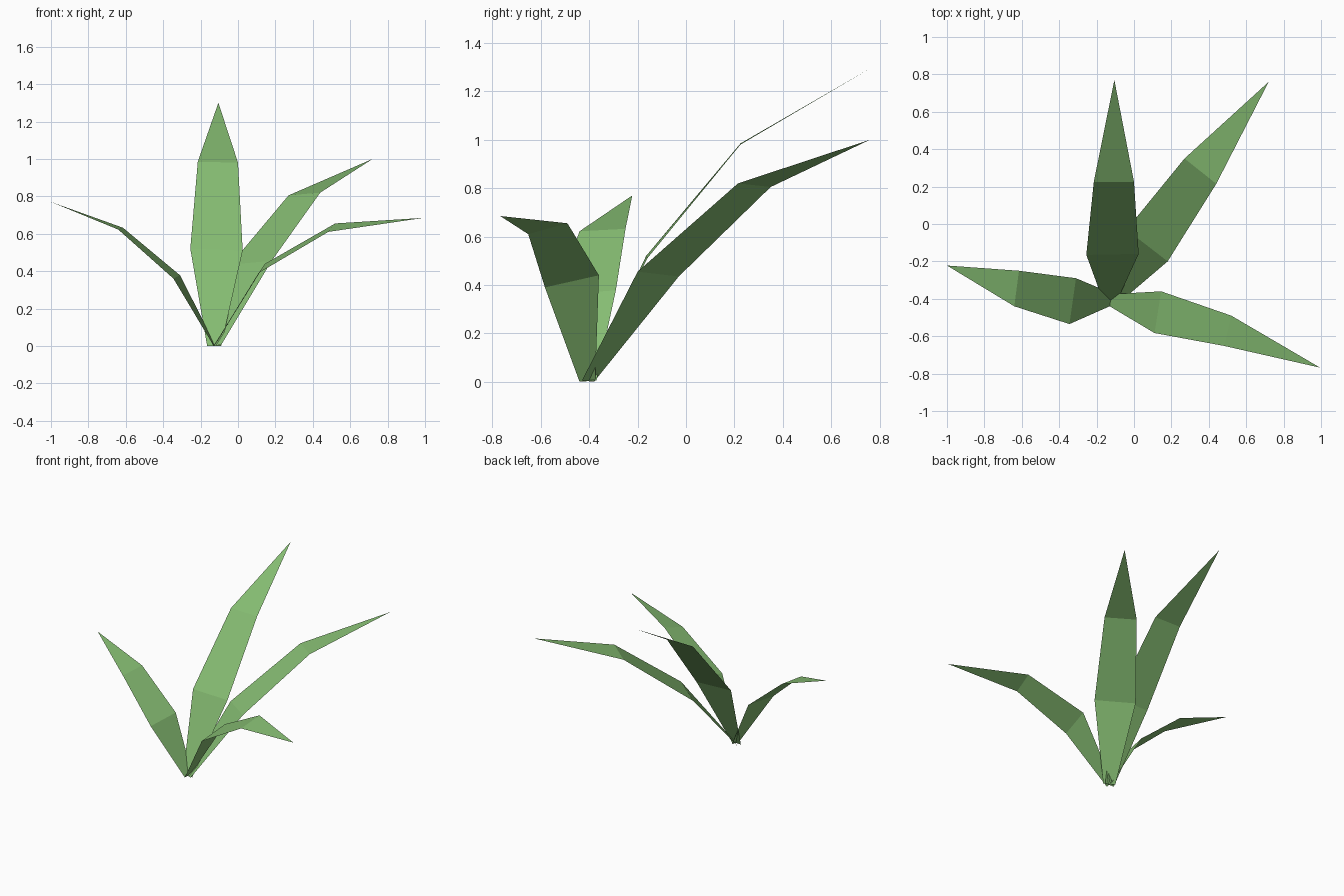
import bpy, bmesh
from mathutils import Vector

# One flat leaf green
green = bpy.data.materials.new("leaf green")
green.diffuse_color = (0.235, 0.503, 0.168, 1)


def blade(name, pairs, tip):
    """Flat-faced leaf: left/right edge pairs from root upward, closing in a point."""
    bm = bmesh.new()
    rows = [[bm.verts.new(Vector(p)) for p in pair] for pair in pairs]
    for (l0, r0), (l1, r1) in zip(rows, rows[1:]):
        bm.faces.new((l0, r0, r1, l1))
    bm.faces.new((*rows[-1], bm.verts.new(tip)))
    mesh = bpy.data.meshes.new(name)
    bm.to_mesh(mesh)
    bm.free()
    mesh.materials.append(green)
    bpy.context.collection.objects.link(bpy.data.objects.new(name, mesh))


# Tall leaf leaning straight back
blade("back_leaf", [
    ((-0.165, -0.41, 0), (-0.09, -0.41, 0)),
    ((-0.255, -0.165, 0.52), (0.025, -0.16, 0.51)),
    ((-0.215, 0.225, 0.985), (0.0, 0.225, 0.98))], (-0.105, 0.77, 1.30))

# Leaf reaching back and to the right
blade("back_right_leaf", [
    ((-0.155, -0.38, 0), (-0.09, -0.43, 0.005)),
    ((-0.04, -0.03, 0.435), (0.18, -0.2, 0.455)),
    ((0.27, 0.35, 0.805), (0.44, 0.215, 0.82))], (0.72, 0.76, 1.0))

# Low leaf to the right, drooping forward
blade("right_leaf", [
    ((-0.12, -0.375, 0.01), (-0.13, -0.44, 0)),
    ((0.145, -0.36, 0.44), (0.11, -0.583, 0.39)),
    ((0.52, -0.49, 0.655), (0.483, -0.652, 0.61))], (0.995, -0.768, 0.685))

# Low leaf to the left
blade("left_leaf", [
    ((-0.13, -0.44, 0), (-0.12, -0.37, 0.005)),
    ((-0.345, -0.535, 0.36), (-0.31, -0.29, 0.378)),
    ((-0.64, -0.44, 0.622), (-0.615, -0.25, 0.632))], (-1.0, -0.222, 0.77))
